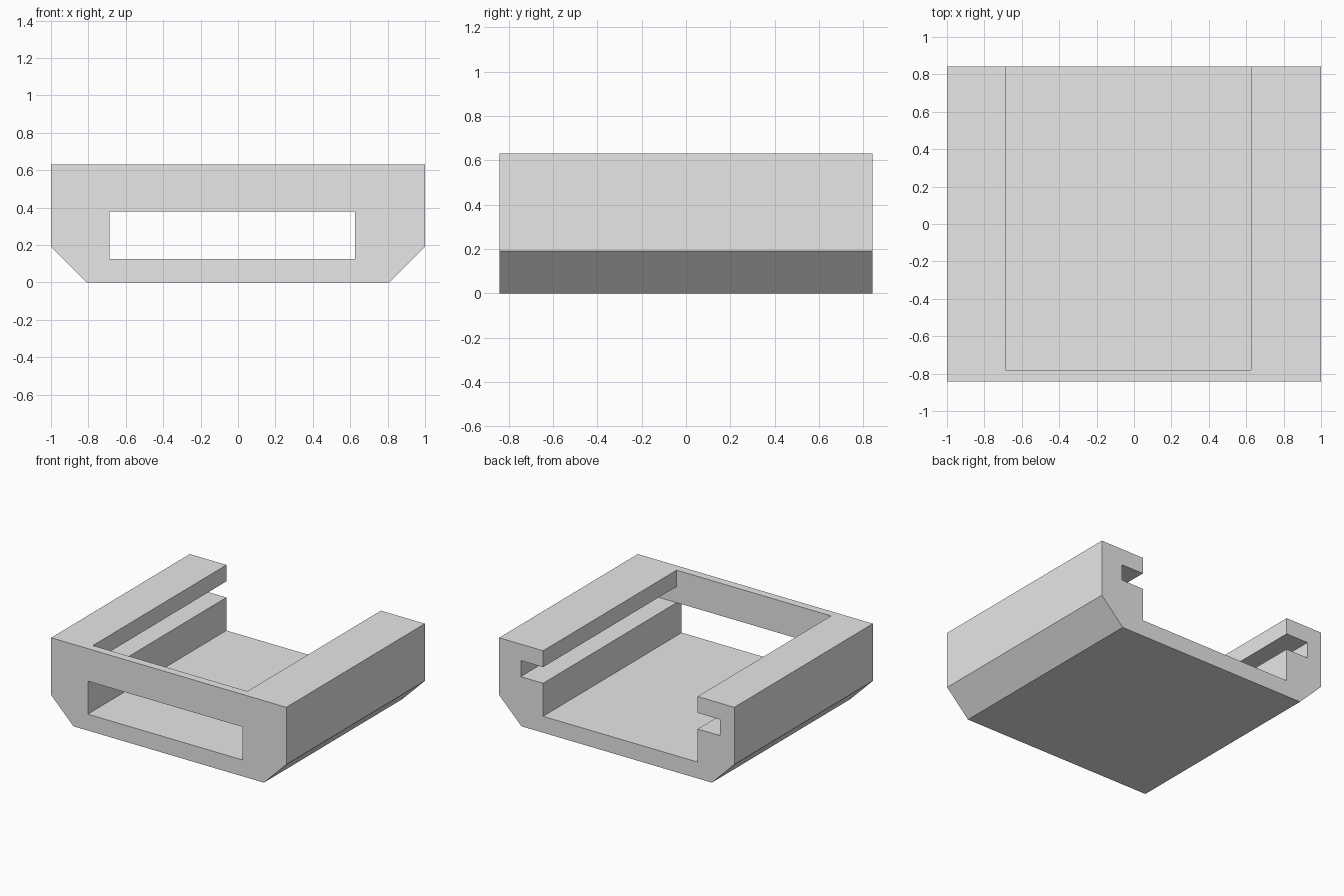
import bpy
import bmesh

cube = bpy.data.objects.get("Cube")
if cube:
    bpy.data.objects.remove(cube, do_unlink=True)

grey = bpy.data.materials.new("light_grey")
grey.use_nodes = True
grey.diffuse_color = (0.8, 0.8, 0.8, 1)
grey.node_tree.nodes["Principled BSDF"].inputs["Base Color"].default_value = (0.8, 0.8, 0.8, 1)

HALF_DEPTH = 0.842
WALL_BACK = -0.78            # inner face of the front wall
TOP, FLOOR = 0.63, 0.126
SLOT_LOW, SLOT_HIGH = 0.38, 0.504
LEFT, RIGHT = 0.626, -0.688  # channel sides
SLOT, CHAMFER = 0.19, 0.19
OVER = 0.1                   # cutter overshoot


def prism(name, profile, y0, y1):
    """Extrude an x-z outline along y into a closed solid."""
    bm = bmesh.new()
    face = bm.faces.new([bm.verts.new((x, y0, z)) for x, z in profile])
    grown = bmesh.ops.extrude_face_region(bm, geom=[face])["geom"]
    moved = [v for v in grown if isinstance(v, bmesh.types.BMVert)]
    bmesh.ops.translate(bm, vec=(0, y1 - y0, 0), verts=moved)
    bmesh.ops.recalc_face_normals(bm, faces=bm.faces)
    mesh = bpy.data.meshes.new(name)
    bm.to_mesh(mesh)
    bm.free()
    mesh.materials.append(grey)
    obj = bpy.data.objects.new(name, mesh)
    bpy.context.collection.objects.link(obj)
    return obj


def cut(target, cutter):
    """Subtract the cutter, apply the result and discard the cutter."""
    cutter.hide_render = True
    mod = target.modifiers.new("cut", "BOOLEAN")
    mod.operation = "DIFFERENCE"
    mod.solver = "EXACT"
    mod.object = cutter
    bpy.context.view_layer.objects.active = target
    bpy.ops.object.modifier_apply(modifier=mod.name)
    bpy.data.objects.remove(cutter, do_unlink=True)


# Solid tray body with chamfered lower edges
body = prism("tray_body", [
    (-1, TOP), (-1, CHAMFER), (CHAMFER - 1, 0),
    (1 - CHAMFER, 0), (1, CHAMFER), (1, TOP),
], -HALF_DEPTH, HALF_DEPTH)

# Channel with a side slot under each lip, open at the top and the back
cut(body, prism("channel_cutter", [
    (RIGHT, FLOOR), (LEFT, FLOOR),
    (LEFT, SLOT_LOW), (LEFT + SLOT, SLOT_LOW), (LEFT + SLOT, SLOT_HIGH), (LEFT, SLOT_HIGH),
    (LEFT, TOP + OVER), (RIGHT, TOP + OVER),
    (RIGHT, SLOT_HIGH), (RIGHT - SLOT, SLOT_HIGH), (RIGHT - SLOT, SLOT_LOW), (RIGHT, SLOT_LOW),
], WALL_BACK, HALF_DEPTH + OVER))

# Window through the front wall, level with the channel floor
cut(body, prism("window_cutter", [
    (RIGHT, FLOOR), (LEFT, FLOOR), (LEFT, SLOT_LOW), (RIGHT, SLOT_LOW),
], -HALF_DEPTH - OVER, WALL_BACK + OVER))
